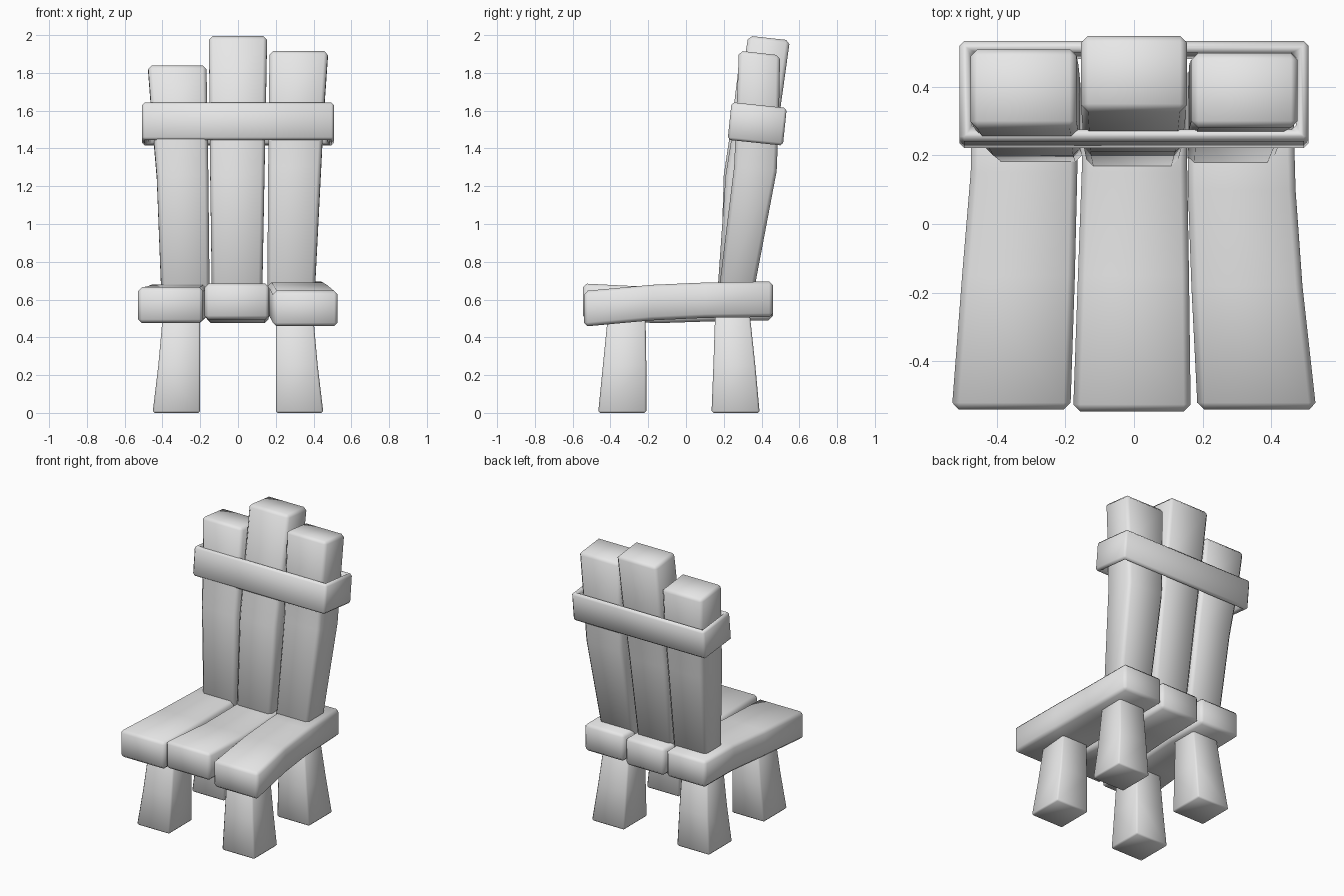
import bpy
import bmesh
from math import radians
from mathutils import Matrix, Vector

cube = bpy.data.objects.get("Cube")
if cube:
    bpy.data.objects.remove(cube, do_unlink=True)

# Single plain grey
grey = bpy.data.materials.new("plain grey")
grey.use_nodes = True
grey.diffuse_color = (0.8, 0.8, 0.8, 1)
grey.node_tree.nodes["Principled BSDF"].inputs["Base Color"].default_value = grey.diffuse_color


def finish(name, bm, chamfer):
    """Chamfer the hard edges, smooth the faces and create the object."""
    bmesh.ops.recalc_face_normals(bm, faces=bm.faces[:])
    hard = [e for e in bm.edges if e.calc_face_angle(0) > radians(40)]
    bmesh.ops.bevel(bm, geom=hard, offset=chamfer, segments=1,
                    affect='EDGES', clamp_overlap=True)
    for face in bm.faces:
        face.smooth = True
    mesh = bpy.data.meshes.new(name)
    bm.to_mesh(mesh)
    bm.free()
    mesh.materials.append(grey)
    obj = bpy.data.objects.new(name, mesh)
    bpy.context.collection.objects.link(obj)
    return obj


def plank(name, sections, place, chamfer=0.02):
    """Loft rectangles (position, u low, u high, v low, v high) into a plank."""
    bm = bmesh.new()
    rings = []
    for pos, u0, u1, v0, v1 in sections:
        corners = ((u0, v0), (u1, v0), (u1, v1), (u0, v1))
        rings.append([bm.verts.new(place(pos, u, v)) for u, v in corners])
    for low, high in zip(rings, rings[1:]):
        for i in range(4):
            j = (i + 1) % 4
            bm.faces.new((low[i], low[j], high[j], high[i]))
    bm.faces.new(rings[0])
    bm.faces.new(rings[-1])
    return finish(name, bm, chamfer)


def upright(pos, u, v):
    return Vector((u, v, pos))


def leaning(pos, u, v):
    # Ends tip down towards the back
    return Vector((u, v, pos - 0.11 * (v - 0.3)))


def lengthwise(pos, u, v):
    return Vector((u, pos, v))


# Seat planks, sections from front to back
seat_planks = {
    "seat_plank_right": [
        (-0.54, -0.53, -0.185, 0.475, 0.665),
        (-0.15, -0.5, -0.172, 0.485, 0.67),
        (0.15, -0.475, -0.165, 0.495, 0.68),
        (0.46, -0.47, -0.165, 0.495, 0.68)],
    "seat_plank_middle": [
        (-0.545, -0.177, 0.165, 0.495, 0.685),
        (-0.15, -0.163, 0.16, 0.475, 0.665),
        (0.15, -0.152, 0.155, 0.485, 0.675),
        (0.455, -0.15, 0.15, 0.49, 0.68)],
    "seat_plank_left": [
        (-0.54, 0.185, 0.53, 0.457, 0.645),
        (-0.18, 0.167, 0.49, 0.49, 0.678),
        (0.1, 0.157, 0.47, 0.503, 0.69),
        (0.46, 0.155, 0.46, 0.508, 0.696)],
}
for name, sections in seat_planks.items():
    plank(name, sections, lengthwise)

# Back planks, sections from bottom to top
back_planks = {
    "back_plank_right": [
        (0.6, -0.405, -0.15, 0.18, 0.355),
        (1.25, -0.43, -0.157, 0.2, 0.44),
        (1.55, -0.455, -0.162, 0.245, 0.485),
        (1.84, -0.477, -0.167, 0.28, 0.51)],
    "back_plank_middle": [
        (0.6, -0.138, 0.128, 0.165, 0.35),
        (1.25, -0.147, 0.14, 0.21, 0.44),
        (1.6, -0.15, 0.147, 0.265, 0.495),
        (2.0, -0.154, 0.154, 0.33, 0.55)],
    "back_plank_left": [
        (0.6, 0.155, 0.405, 0.17, 0.35),
        (1.3, 0.16, 0.44, 0.255, 0.48),
        (1.6, 0.163, 0.455, 0.268, 0.492),
        (1.915, 0.167, 0.477, 0.28, 0.498)],
}
for name, sections in back_planks.items():
    plank(name, sections, leaning)

# Four flared legs, mirrored from left to right
leg_rows = {
    "front_leg": [(0, -0.465, -0.21), (0.25, -0.44, -0.21), (0.55, -0.41, -0.215)],
    "back_leg": [(0, 0.135, 0.39), (0.25, 0.145, 0.367), (0.55, 0.155, 0.335)],
}
outer_edge = (0.452, 0.422, 0.395)
for row, sections in leg_rows.items():
    for side, label in ((1, "left"), (-1, "right")):
        rects = [(z, side * 0.2, side * x, y0, y1)
                 for (z, y0, y1), x in zip(sections, outer_edge)]
        plank(f"{row}_{label}", rects, upright, 0.01)


# Hollow strap wrapped around the back planks
def strap(name, outer, inner, half_height):
    bm = bmesh.new()
    loops = []
    for (hx, hy), z in ((outer, -half_height), (outer, half_height),
                        (inner, half_height), (inner, -half_height)):
        loops.append([bm.verts.new((sx * hx, sy * hy, z))
                      for sx, sy in ((-1, -1), (1, -1), (1, 1), (-1, 1))])
    for a, b in zip(loops, loops[1:] + loops[:1]):
        for i in range(4):
            j = (i + 1) % 4
            bm.faces.new((a[i], a[j], b[j], b[i]))
    bm.transform(Matrix.Translation((0, 0.377, 1.53)) @ Matrix.Rotation(radians(-6), 4, 'X'))
    return finish(name, bm, 0.014)


strap("back_strap", (0.508, 0.147), (0.472, 0.112), 0.1)
